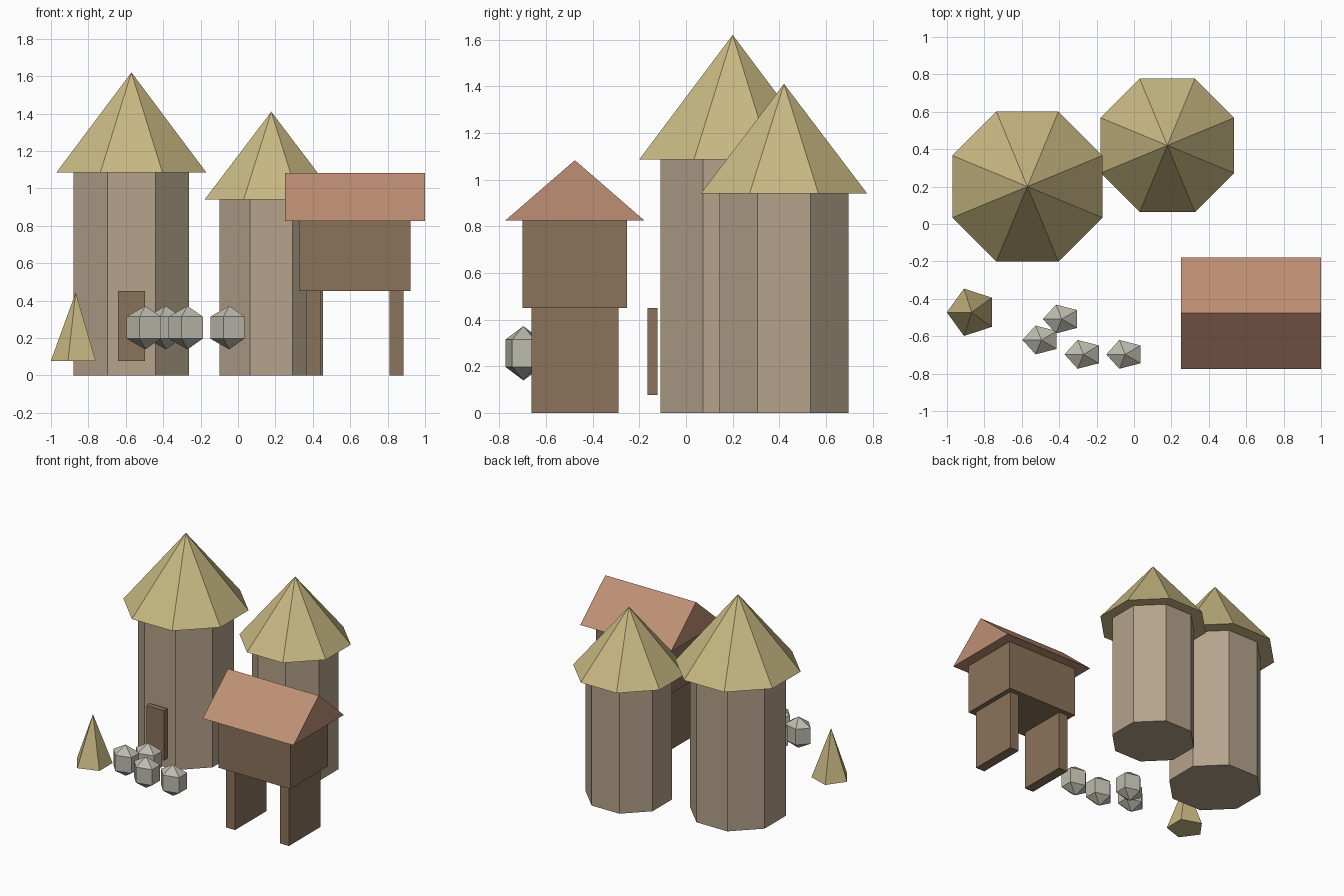
import bpy, bmesh, math
from mathutils import Matrix, Vector

if "Cube" in bpy.data.objects:
    bpy.data.objects.remove(bpy.data.objects["Cube"])


def material(name, rgb):
    m = bpy.data.materials.new(name)
    lin = [(c / 255 / 12.92) if c / 255 <= 0.04045 else ((c / 255 + 0.055) / 1.055) ** 2.4 for c in rgb]
    m.diffuse_color = (*lin, 1)
    m.use_nodes = True
    m.node_tree.nodes["Principled BSDF"].inputs["Base Color"].default_value = m.diffuse_color
    return m


STONE = material("taupe wall", (181, 163, 139))
STRAW = material("straw thatch", (200, 184, 130))
CLAY = material("terracotta roof", (190, 143, 116))
WOOD = material("brown wood", (138, 115, 91))
ROCK = material("grey rock", (188, 187, 174))


def finish(name, bm, mat):
    bmesh.ops.recalc_face_normals(bm, faces=bm.faces)
    me = bpy.data.meshes.new(name)
    bm.to_mesh(me)
    bm.free()
    me.materials.append(mat)
    ob = bpy.data.objects.new(name, me)
    bpy.context.collection.objects.link(ob)
    return ob


def box(name, x, y, z, mat):
    """Box from (min, max) ranges."""
    bm = bmesh.new()
    bmesh.ops.create_cube(bm, size=1)
    for v in bm.verts:
        v.co = Vector([(r[0] + r[1]) / 2 + c * (r[1] - r[0]) for c, r in zip(v.co, (x, y, z))])
    return finish(name, bm, mat)


def lathe(name, x, y, rings, sides, start, mat, y_scale=1.0):
    """Faceted solid from (radius, height) rings; a zero radius makes a point."""
    bm = bmesh.new()
    loops = []
    for r, z in rings:
        count = sides if r else 1
        angles = [start + math.tau * i / sides for i in range(count)]
        loops.append([bm.verts.new((x + r * math.cos(a), y + r * math.sin(a) * y_scale, z)) for a in angles])
    for lo, hi in zip(loops, loops[1:]):
        for i in range(sides):
            j = (i + 1) % sides
            if len(lo) == 1:
                bm.faces.new((lo[0], hi[j], hi[i]))
            elif len(hi) == 1:
                bm.faces.new((lo[i], lo[j], hi[0]))
            else:
                bm.faces.new((lo[i], lo[j], hi[j], hi[i]))
    for end in (loops[0], loops[-1]):
        if len(end) > 1:
            bm.faces.new(end)
    return finish(name, bm, mat)


# Round towers: octagonal wall with an overhanging thatched cone
EIGHTH = math.pi / 8
for label, x, y, wall_r, roof_r, eave, peak in (
        ("tall", -0.57, 0.2, 0.334, 0.434, 1.085, 1.62),
        ("short", 0.178, 0.42, 0.299, 0.386, 0.94, 1.41)):
    lathe(label + "_tower_wall", x, y, [(wall_r, 0), (wall_r, eave)], 8, EIGHTH, STONE)
    lathe(label + "_tower_roof", x, y, [(roof_r, eave), (0, peak)], 8, EIGHTH, STRAW)

# Door in front of the tall tower
box("tower_door", (-0.642, -0.498), (-0.164, -0.122), (0.077, 0.45), WOOD)

# Raised hut: two slab legs, body and gabled roof
for side, x in (("left", 0.365), ("right", 0.81)):
    box(side + "_hut_leg", (x, x + 0.075), (-0.663, -0.29), (0, 0.45), WOOD)
box("hut_body", (0.327, 0.922), (-0.70, -0.253), (0.45, 0.825), WOOD)

bm = bmesh.new()
gable = [bm.verts.new((0.25, y, z)) for y, z in ((-0.774, 0.825), (-0.179, 0.825), (-0.476, 1.083))]
end = bmesh.ops.extrude_face_region(bm, geom=[bm.faces.new(gable)], use_keep_orig=True)
bmesh.ops.translate(bm, vec=(0.75, 0, 0), verts=[g for g in end["geom"] if isinstance(g, bmesh.types.BMVert)])
finish("hut_roof", bm, CLAY)

# Small five-sided straw stack
lathe("straw_stack", -0.868, -0.472, [(0.133, 0.077), (0, 0.443)], 5, math.pi, STRAW)

# Faceted rocks
for i, (x, y) in enumerate(((-0.495, -0.62), (-0.386, -0.508), (-0.27, -0.697), (-0.047, -0.697))):
    lathe(f"rock_{i + 1}", x, y, [(0, 0.139), (0.1013, 0.197), (0.1013, 0.314), (0, 0.372)],
          5, math.pi, ROCK, 0.8)
